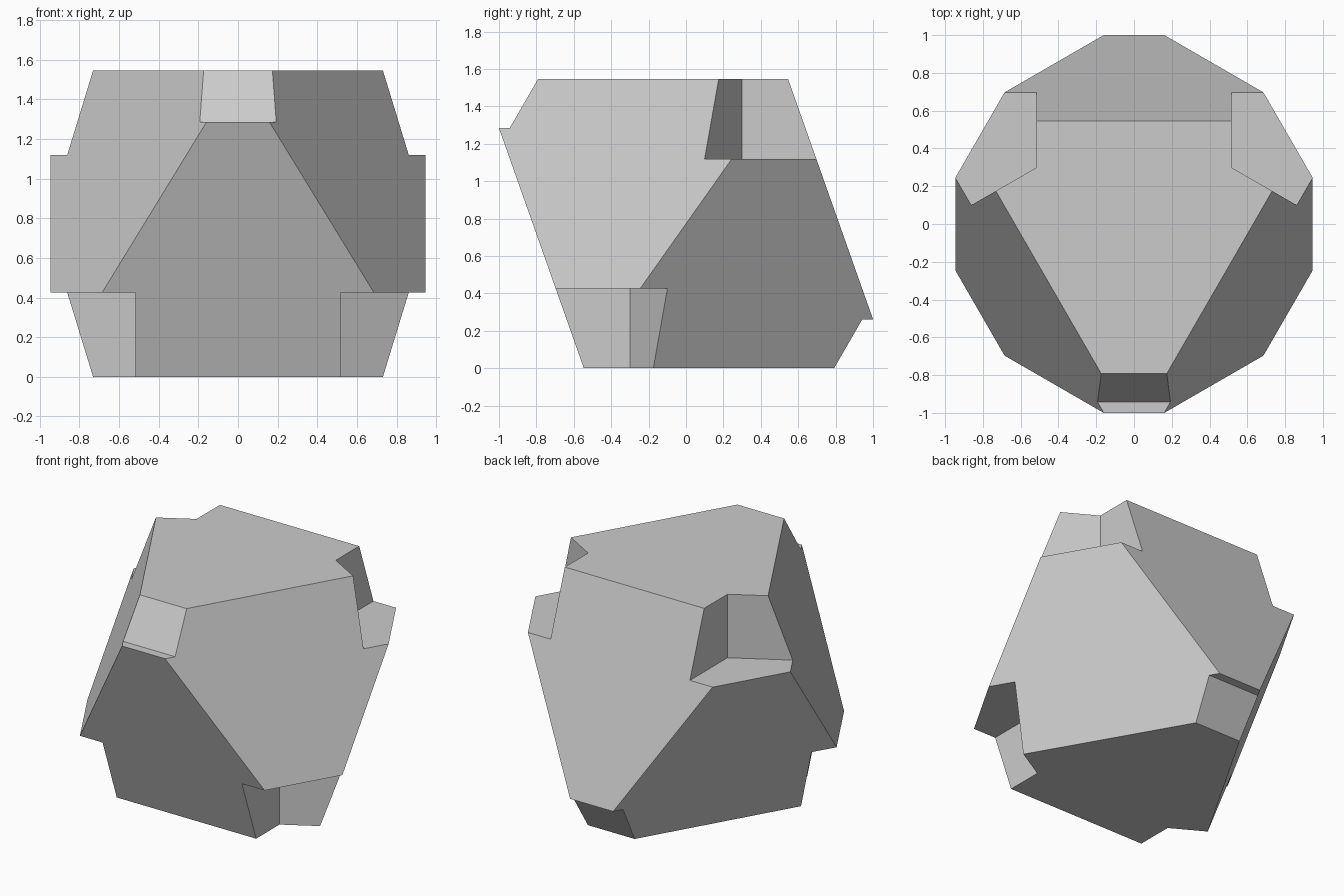
import bpy, bmesh, math
from mathutils import Vector

if "Cube" in bpy.data.objects:
    bpy.data.objects.remove(bpy.data.objects["Cube"])

H = 1.545                      # distance between the flat top and bottom
R = H / math.sqrt(2)           # corner radius of the top and bottom triangles

grey = bpy.data.materials.new("light_grey")
grey.diffuse_color = (0.6, 0.6, 0.6, 1)
grey.use_nodes = True
grey.node_tree.nodes["Principled BSDF"].inputs["Base Color"].default_value = grey.diffuse_color


def hull(name, points):
    """Convex solid around the given points."""
    bm = bmesh.new()
    for p in points:
        bm.verts.new(p)
    bmesh.ops.convex_hull(bm, input=bm.verts[:])
    bmesh.ops.dissolve_limit(bm, angle_limit=0.001, verts=bm.verts[:], edges=bm.edges[:])
    bmesh.ops.recalc_face_normals(bm, faces=bm.faces[:])
    mesh = bpy.data.meshes.new(name)
    bm.to_mesh(mesh)
    bm.free()
    mesh.materials.append(grey)
    obj = bpy.data.objects.new(name, mesh)
    bpy.context.collection.objects.link(obj)
    return obj


def polar(r, deg):
    a = math.radians(deg)
    return Vector((r * math.cos(a), r * math.sin(a), 0))


def opposite(points):
    """Point reflection through the middle of the body."""
    return [Vector((-p[0], -p[1], H - p[2])) for p in points]


# Octahedron resting on one face
top = [polar(R, a) + Vector((0, 0, H)) for a in (30, 150, 270)]
body = hull("octahedron_body", top + opposite(top))

notches = []
# Back corner notches: two upright walls meeting at an inner edge, over a flat ledge
for a in (30, 150):
    p = polar(0.597, a)
    plan = [p, p + polar(1.5, a + 60), p + polar(1.5, a - 60)]
    notches.append([q + Vector((0, 0, z)) for q in plan for z in (1.119, 2)])

# Front corner notch: one sloping wall over a narrow ledge
ledge, slope = 1.285, math.tan(math.radians(30))
y0 = -0.942
profile = [(y0, ledge), (y0 + (2 - ledge) * slope, 2), (-1.6, 2), (-1.6, ledge)]
notches.append([Vector((x, y, z)) for x in (-0.6, 0.6) for y, z in profile])

# Cut every notch and its opposite twin
bpy.context.view_layer.objects.active = body
for points in notches + [opposite(n) for n in notches]:
    cutter = hull("notch_cutter", points)
    cutter.hide_render = True
    mod = body.modifiers.new("notch", 'BOOLEAN')
    mod.operation, mod.solver, mod.object = 'DIFFERENCE', 'EXACT', cutter
    bpy.ops.object.modifier_apply(modifier=mod.name)
    bpy.data.objects.remove(cutter)
